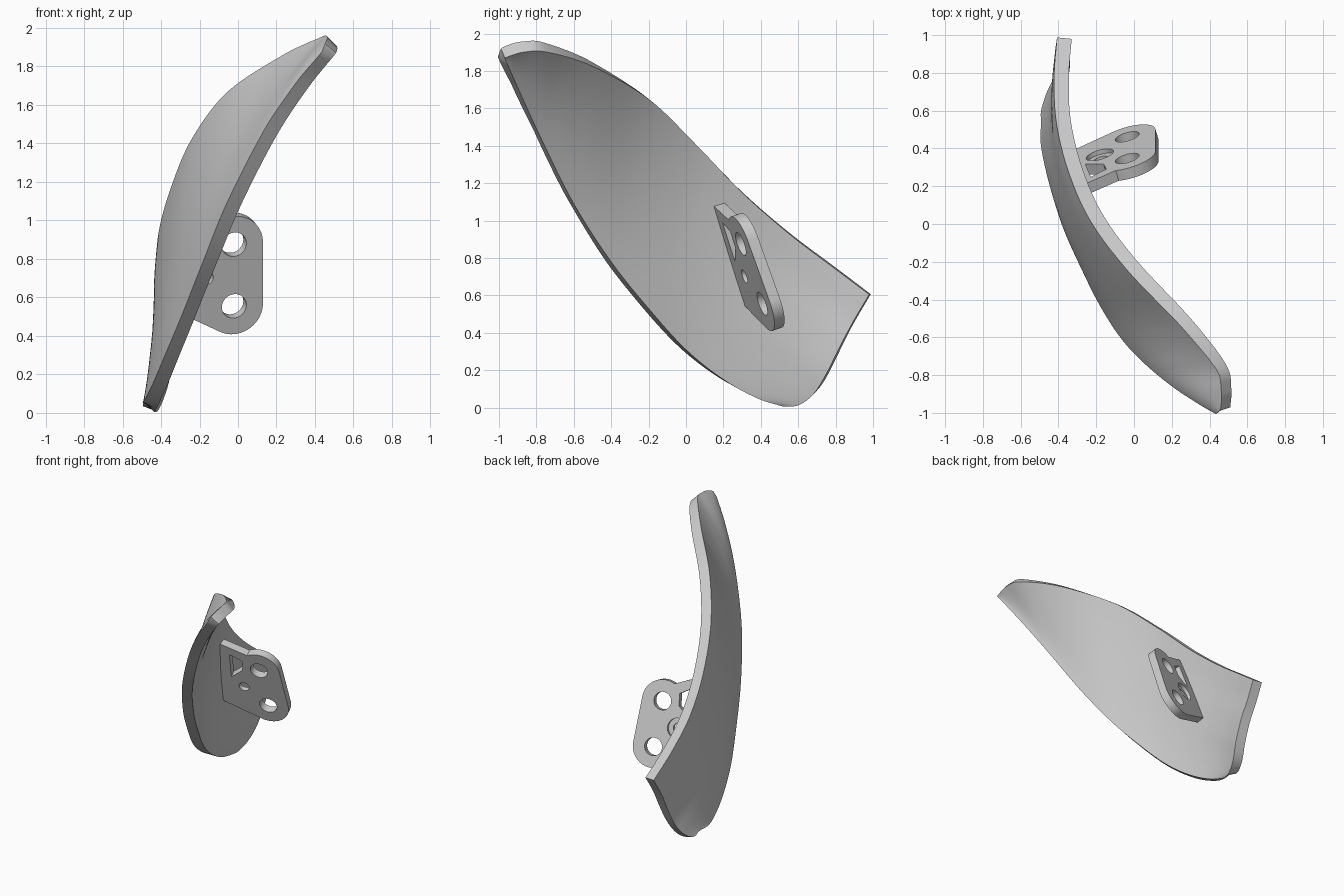
import bpy, bmesh, math
from mathutils import Vector, Matrix
from mathutils.bvhtree import BVHTree

if "Cube" in bpy.data.objects:
    bpy.data.objects.remove(bpy.data.objects["Cube"])

def spline(pts, t):
    # Catmull-Rom through pts, t in 0..1
    n = len(pts) - 1
    i = min(int(t * n), n - 1)
    f = t * n - i
    p = [Vector(pts[k]) for k in (i, i + 1)]
    a = Vector(pts[i - 1]) if i > 0 else 2 * p[0] - p[1]
    d = Vector(pts[i + 2]) if i + 2 <= n else 2 * p[1] - p[0]
    b, c = p
    return 0.5 * (2 * b + (c - a) * f + (2 * a - 5 * b + 4 * c - d) * f * f
                  + (3 * b - a - 3 * c + d) * f ** 3)

def make_object(name, bm):
    me = bpy.data.meshes.new(name)
    bm.to_mesh(me)
    ob = bpy.data.objects.new(name, me)
    bpy.context.collection.objects.link(ob)
    return ob

def smooth(ob, angle=30):
    bpy.ops.object.select_all(action='DESELECT')
    ob.select_set(True)
    bpy.context.view_layer.objects.active = ob
    bpy.ops.object.shade_smooth_by_angle(angle=math.radians(angle))

# Curved blade: edge curves of the concave face
lower = [(.51, -.97, 1.87), (.365, -.89, 1.69), (.2, -.775, 1.44), (.02, -.6, 1.09),
         (-.11, -.4, .78), (-.21, -.2, .53), (-.30, 0, .31), (-.365, .2, .15),
         (-.41, .38, .05), (-.435, .52, .005)]
upper = [(.51, -.97, 1.87), (.515, -.87, 1.9), (.485, -.74, 1.9), (.30, -.5, 1.825),
         (.02, -.2, 1.65), (-.165, .05, 1.41), (-.275, .3, 1.15), (-.335, .55, .93),
         (-.345, .78, .755), (-.33, .98, .605)]
end = [(-.435, .52, .005), (-.43, .6, .012), (-.41, .68, .07), (-.38, .75, .18),
       (-.362, .83, .34), (-.355, .9, .47), (-.33, .98, .605)]
NU, NV = 72, 36
bm = bmesh.new()
grid = []
for i in range(NU + 1):
    u = i / NU
    a, b = spline(lower, u), spline(upper, u)
    row = []
    for j in range(NV + 1):
        v = j / NV
        p = a.lerp(b, v)
        p += (spline(end, v) - Vector(end[0]).lerp(Vector(end[-1]), v)) * u ** 4
        p.x -= .04 * 4 * v * (1 - v) * min(1, u * 4) * (1 - (u / .85) ** 3)
        row.append(bm.verts.new(p))
    grid.append(row)
for i in range(NU):
    for j in range(NV):
        bm.faces.new((grid[i][j], grid[i + 1][j], grid[i + 1][j + 1], grid[i][j + 1]))
bmesh.ops.remove_doubles(bm, verts=bm.verts, dist=.0005)
bm.normal_update()
if sum(f.normal.x for f in bm.faces) < 0:
    bmesh.ops.reverse_faces(bm, faces=bm.faces)
bm.normal_update()
tree = BVHTree.FromBMesh(bm)
blade = make_object("curved_blade", bm)
sol = blade.modifiers.new("thickness", 'SOLIDIFY')
sol.thickness = .078
sol.offset = -1
bpy.context.view_layer.objects.active = blade
bpy.ops.object.modifier_apply(modifier=sol.name)
smooth(blade, 35)

# Bracket frame: s across, t up, n out of its front face
origin = Vector((-.02, .35, .715))
et = Vector((0, -.338, .941)).normalized()
es = Vector((.963, .25, .09)).normalized()
en = es.cross(et).normalized()
frame = Matrix((es, et, en)).transposed().to_4x4()
frame.translation = origin
THICK = .06

def prism(name, pts, n0, n1):
    b = bmesh.new()
    f = b.faces.new([b.verts.new((s, t, n0)) for s, t in pts])
    r = bmesh.ops.extrude_face_region(b, geom=[f])
    vs = [g for g in r['geom'] if isinstance(g, bmesh.types.BMVert)]
    bmesh.ops.translate(b, verts=vs, vec=(0, 0, n1 - n0))
    bmesh.ops.recalc_face_normals(b, faces=b.faces)
    b.transform(frame)
    return make_object(name, b)

def arc(cs, ct, r, a0, a1, n):
    return [(cs + r * math.cos(math.radians(a0 + (a1 - a0) * k / n)),
             ct + r * math.sin(math.radians(a0 + (a1 - a0) * k / n))) for k in range(n + 1)]

def circle(cs, ct, r):
    return arc(cs, ct, r, 0, 360, 40)[:-1]

def reach(s, t, ds, dt):
    # follow an edge until it is just inside the blade
    d = (es * ds + et * dt).normalized()
    start = origin + es * s + et * t - en * THICK / 2
    dist = tree.ray_cast(start, d)[3] or .2
    k = (dist + .025) / math.hypot(ds, dt)
    return (s + ds * k, t + dt * k)

# Bracket outline: rounded lug plus web running into the blade
outline = arc(0, -.17, .155, -120, 0, 20) + arc(0, .17, .155, 0, 114, 20)
outline += [reach(-.07, .295, -.13, .08), reach(-.08, -.304, -.87, .5)]
bracket = prism("mounting_bracket", outline, -THICK, 0)

# Bolt holes, counterbored centre hole and window
cuts = [(circle(0, .17, .066), -.1, .05), (circle(0, -.17, .066), -.1, .05),
        (circle(-.15, 0, .038), -.1, .05), (circle(-.15, 0, .075), -.1, -.035),
        ([(-.2, .31), (-.115, .25), (-.13, .16), (-.23, .09)], -.1, .05)]
for pts, n0, n1 in cuts:
    cutter = prism("cutter", pts, n0, n1)
    mod = bracket.modifiers.new("cut", 'BOOLEAN')
    mod.operation = 'DIFFERENCE'
    mod.solver = 'EXACT'
    mod.object = cutter
    bpy.context.view_layer.objects.active = bracket
    bpy.ops.object.modifier_apply(modifier=mod.name)
    bpy.data.objects.remove(cutter)
smooth(bracket)
